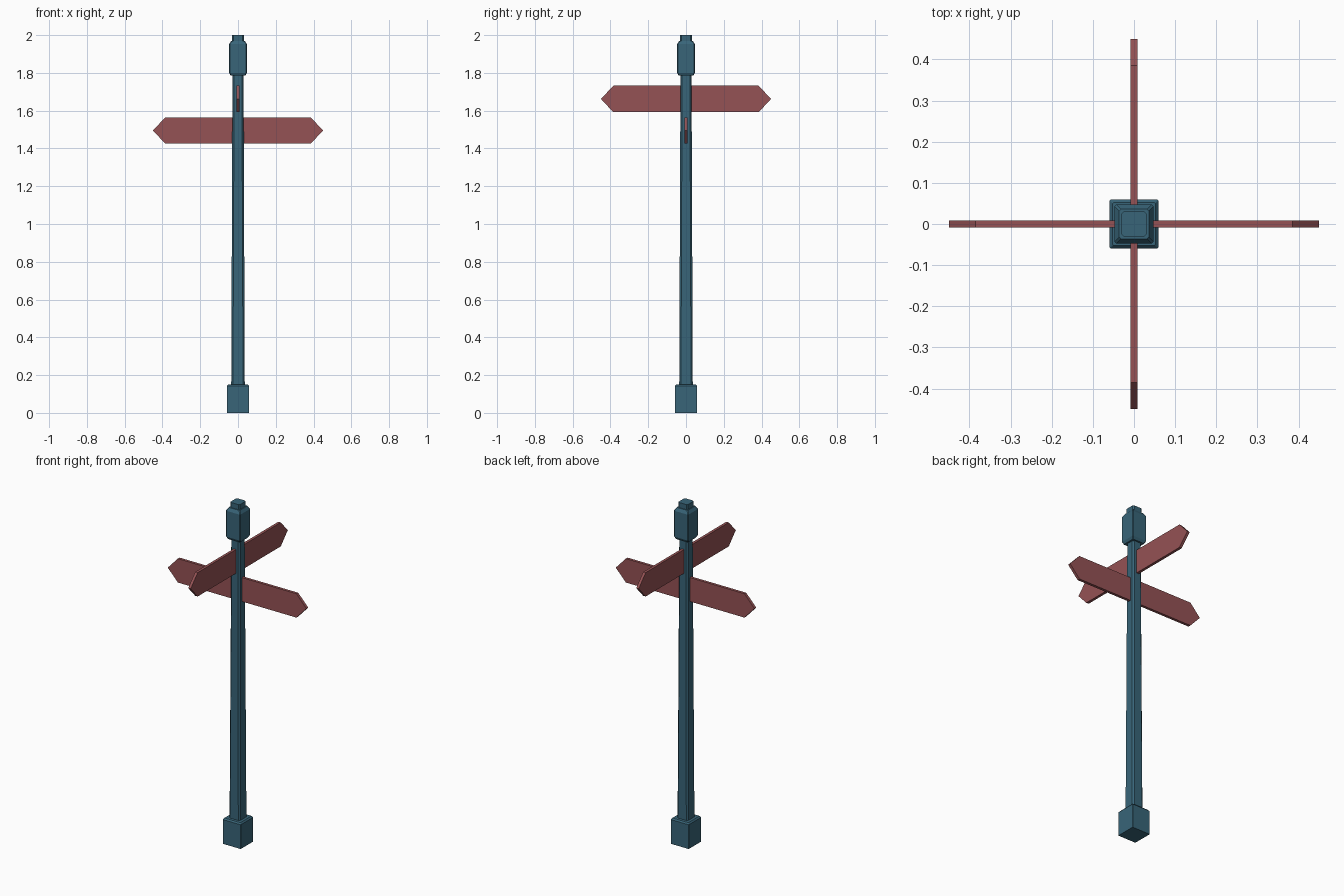
import bpy, bmesh

old = bpy.data.objects.get("Cube")
if old:
    bpy.data.objects.remove(old, do_unlink=True)


def make_material(name, rgb):
    mat = bpy.data.materials.new(name)
    mat.use_nodes = True
    mat.diffuse_color = (*rgb, 1)
    mat.node_tree.nodes["Principled BSDF"].inputs["Base Color"].default_value = (*rgb, 1)
    return mat


teal = make_material("teal paint", (0.04, 0.13, 0.19))
red = make_material("muted red paint", (0.30, 0.085, 0.09))


def finish(name, bm, mat):
    bmesh.ops.recalc_face_normals(bm, faces=bm.faces)
    mesh = bpy.data.meshes.new(name)
    bm.to_mesh(mesh)
    bm.free()
    mesh.materials.append(mat)
    bpy.context.collection.objects.link(bpy.data.objects.new(name, mesh))


def square_ring(half, cut):
    """Corners of a square, each cut off by a small chamfer."""
    a, b = half, half - cut
    return [(a, -b), (a, b), (b, a), (-b, a), (-a, b), (-a, -b), (-b, -a), (b, -a)]


def stack(name, levels, cut):
    """Solid through chamfered square sections given as (half width, z)."""
    bm = bmesh.new()
    rings = [[bm.verts.new((x, y, z)) for x, y in square_ring(half, cut)]
             for half, z in levels]
    bm.faces.new(rings[0])
    bm.faces.new(rings[-1])
    for low, high in zip(rings, rings[1:]):
        for i in range(len(low)):
            j = (i + 1) % len(low)
            bm.faces.new((low[i], low[j], high[j], high[i]))
    finish(name, bm, teal)


def sign(name, z, turned):
    """Flat board with a point at each end, running through the post."""
    tip, shoulder, half_height, half_thick = 0.45, 0.385, 0.07, 0.008
    outline = [(tip, 0), (shoulder, half_height), (-shoulder, half_height),
               (-tip, 0), (-shoulder, -half_height), (shoulder, -half_height)]
    bm = bmesh.new()
    verts = []
    for u, h in outline:
        pos = (half_thick, u, z + h) if turned else (u, -half_thick, z + h)
        verts.append(bm.verts.new(pos))
    face = bm.faces.new(verts)
    grown = bmesh.ops.extrude_face_region(bm, geom=[face])["geom"]
    shift = (-2 * half_thick, 0, 0) if turned else (0, 2 * half_thick, 0)
    bmesh.ops.translate(bm, vec=shift,
                        verts=[v for v in grown if isinstance(v, bmesh.types.BMVert)])
    finish(name, bm, red)


# Post parts from the ground up
stack("base", [(0.059, 0), (0.059, 0.142), (0.052, 0.15)], 0.002)
stack("post", [(0.036, 0.1), (0.029, 1.85)], 0.009)
stack("cap", [(0.039, 1.785), (0.047, 1.80), (0.047, 1.952), (0.036, 1.97)], 0.004)
stack("knob", [(0.031, 1.93), (0.031, 2.0)], 0.007)

# Crossed sign boards
sign("lower_sign", 1.495, False)
sign("upper_sign", 1.662, True)
